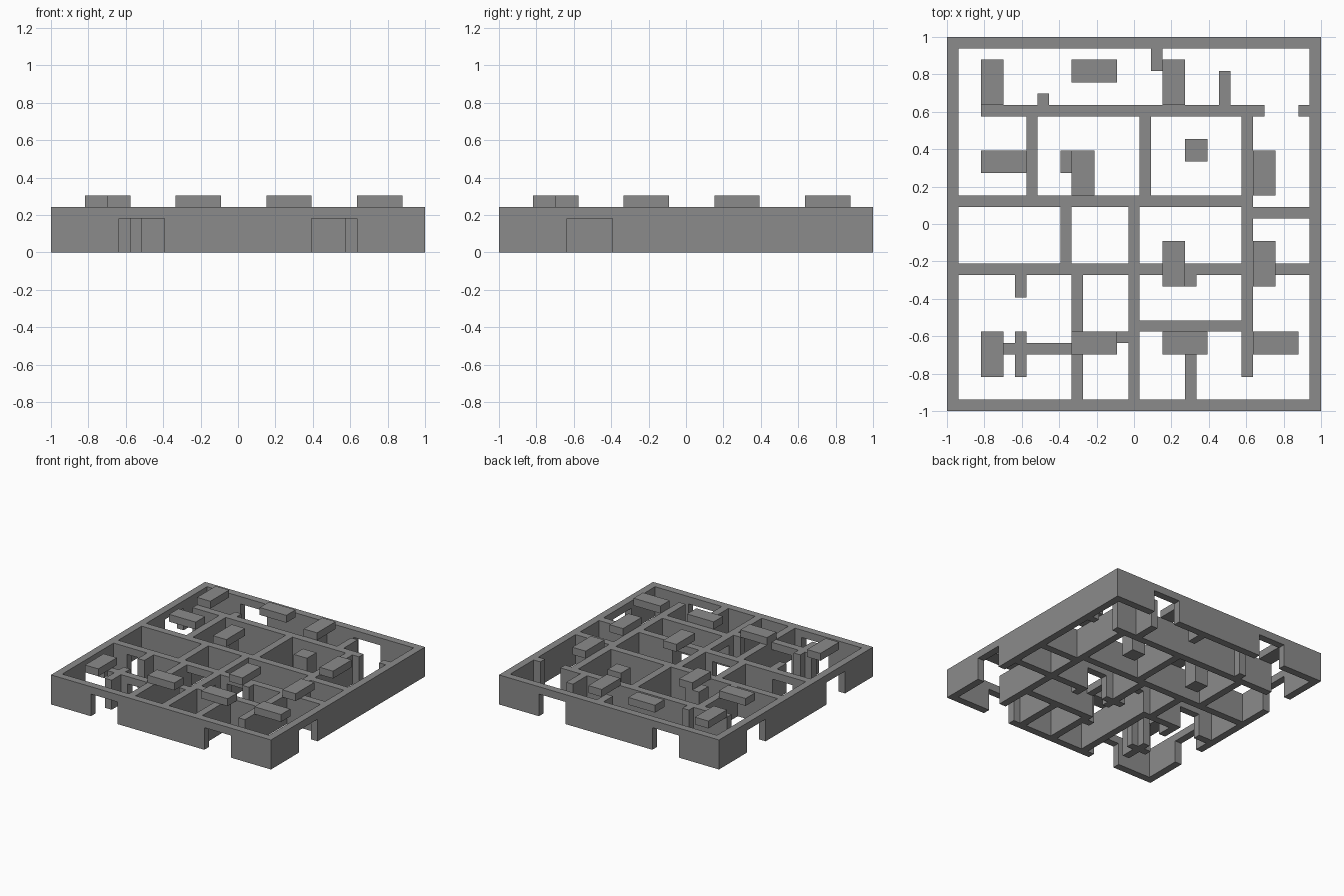
import bpy
import bmesh
from mathutils import Vector

if "Cube" in bpy.data.objects:
    bpy.data.objects.remove(bpy.data.objects["Cube"], do_unlink=True)

N = 33            # cells along each side
U = 2 / N         # cell size
WALL_H = 4        # wall height in cells
DOOR_H = 3        # door height in cells

stone = bpy.data.materials.new("stone_grey")
stone.use_nodes = True
GREY = (0.26, 0.26, 0.26, 1)
stone.diffuse_color = GREY
stone.node_tree.nodes["Principled BSDF"].inputs["Base Color"].default_value = GREY


def cells(x0, x1, y0, y1, z0=0, z1=WALL_H):
    """All grid cells inside a box."""
    return {(x, y, z) for x in range(x0, x1) for y in range(y0, y1) for z in range(z0, z1)}


def build(name, solid):
    """Skin a set of cells with their outer faces and merge the flat areas."""
    bm = bmesh.new()
    corners = {}

    def corner(p):
        key = tuple(round(c) for c in p)
        if key not in corners:
            corners[key] = bm.verts.new((key[0] * U - 1, key[1] * U - 1, key[2] * U))
        return corners[key]

    for cell in sorted(solid):
        for axis in range(3):
            for side in (-1, 1):
                n = Vector((0, 0, 0))
                n[axis] = side
                if tuple(int(a + b) for a, b in zip(cell, n)) in solid:
                    continue
                u = Vector((0, 0, 0))
                u[(axis + 1) % 3] = 1
                v = n.cross(u)
                mid = Vector(cell) + Vector((0.5, 0.5, 0.5)) + n / 2
                ring = [mid + (a * u + b * v) / 2 for a, b in ((-1, -1), (1, -1), (1, 1), (-1, 1))]
                bm.faces.new([corner(p) for p in ring])
    bmesh.ops.dissolve_limit(bm, angle_limit=0.02, verts=bm.verts[:], edges=bm.edges[:])
    mesh = bpy.data.meshes.new(name)
    bm.to_mesh(mesh)
    bm.free()
    mesh.materials.append(stone)
    obj = bpy.data.objects.new(name, mesh)
    bpy.context.collection.objects.link(obj)
    return obj


# Outer wall ring with wide doorways under lintels
outer = cells(0, N, 0, N) - cells(1, N - 1, 1, N - 1)
for a in (6, 23):
    outer -= cells(a, a + 4, 0, 1, 0, DOOR_H)            # front
    outer -= cells(a, a + 4, N - 1, N, 0, DOOR_H)        # back
    outer -= cells(0, 1, a, a + 4, 0, DOOR_H)            # -x side
outer -= cells(N - 1, N, 6, 10, 0, DOOR_H)               # +x side

# Room walls running along x: (y, start, end)
inner = set()
for y, a, b in ((26, 3, 28), (26, 31, 32), (18, 1, 26), (17, 27, 32),
                (12, 1, 32), (7, 17, 26), (5, 5, 11)):
    inner |= cells(a, b, y, y + 1)

# Room walls running along y: (x, start, end)
for x, a, b in ((7, 19, 26), (17, 19, 26), (26, 3, 26), (10, 13, 18),
                (16, 1, 18), (11, 1, 12), (21, 1, 7)):
    inner |= cells(x, x + 1, a, b)

# Short wall stubs: (x, start, end)
for x, a, b in ((8, 27, 28), (18, 30, 32), (24, 27, 30), (6, 10, 12),
                (6, 3, 7), (15, 6, 7), (21, 11, 12)):
    inner |= cells(x, x + 1, a, b)

# Square pillars
for x, y in ((21, 22), (10, 21)):
    inner |= cells(x, x + 2, y, y + 2)

# Inner doorways under lintels
for x in (3, 12, 18):
    inner -= cells(x, x + 3, 12, 13, 0, DOOR_H)
inner -= cells(8, 11, 5, 6, 0, DOOR_H)
inner -= cells(16, 17, 8, 11, 0, DOOR_H)

build("maze_walls", outer | inner)

# Blocks on top of the walls, on an even lattice, lying along x or along y
layout = ("yxxx", "  yy", "xy y", "yxy ")
for row, line in enumerate(layout):
    for col, kind in enumerate(line):
        x, y = 3 + 8 * col, 3 + 8 * row
        if kind == "x":
            build("roof_block", cells(x, x + 4, y + 2, y + 4, WALL_H, WALL_H + 1))
        elif kind == "y":
            build("roof_block", cells(x, x + 2, y, y + 4, WALL_H, WALL_H + 1))
